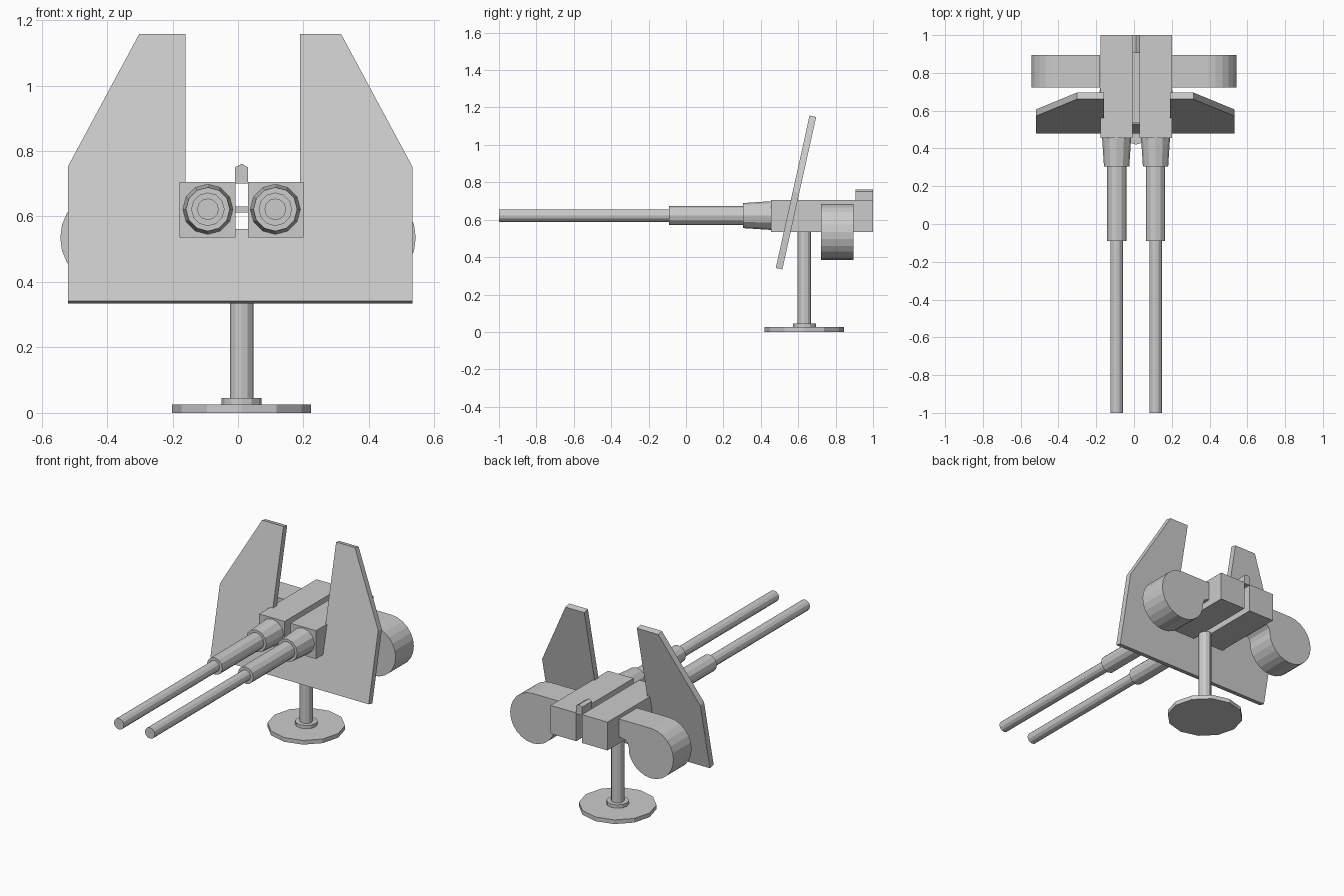
import bpy, bmesh
from math import sin, cos, pi, radians
from mathutils import Matrix, Vector

if "Cube" in bpy.data.objects:
    bpy.data.objects.remove(bpy.data.objects["Cube"])

CX = 0.011      # centre line of the gun
PY = 0.633      # pedestal y
BZ = 0.622      # barrel axis height


def finish(name, bm):
    bmesh.ops.recalc_face_normals(bm, faces=bm.faces)
    me = bpy.data.meshes.new(name)
    bm.to_mesh(me)
    bm.free()
    ob = bpy.data.objects.new(name, me)
    bpy.context.collection.objects.link(ob)
    return ob


def box(name, x0, x1, y0, y1, z0, z1):
    bm = bmesh.new()
    bmesh.ops.create_cube(bm, size=1)
    for v in bm.verts:
        v.co = Vector(((x0 + x1) / 2 + v.co.x * (x1 - x0),
                       (y0 + y1) / 2 + v.co.y * (y1 - y0),
                       (z0 + z1) / 2 + v.co.z * (z1 - z0)))
    return finish(name, bm)


def prism(name, outline, y0, depth):
    """Extrude an (x, z) outline along +y."""
    bm = bmesh.new()
    face = bm.faces.new([bm.verts.new((x, y0, z)) for x, z in outline])
    ext = bmesh.ops.extrude_face_region(bm, geom=[face])["geom"]
    bmesh.ops.translate(bm, vec=(0, depth, 0),
                        verts=[g for g in ext if isinstance(g, bmesh.types.BMVert)])
    return finish(name, bm)


def turned(name, profile, matrix, sides=12):
    """Stack of rings (radius, height) with closed ends."""
    bm = bmesh.new()
    rings = []
    for r, h in profile:
        rings.append([bm.verts.new(matrix @ Vector((r * cos(2 * pi * i / sides),
                                                    r * sin(2 * pi * i / sides), h)))
                      for i in range(sides)])
    for a, b in zip(rings, rings[1:]):
        for i in range(sides):
            j = (i + 1) % sides
            bm.faces.new((a[i], a[j], b[j], b[i]))
    bm.faces.new(rings[0])
    bm.faces.new(rings[-1])
    return finish(name, bm)


# Pedestal: base plate, collar and post
turned("pedestal", [(0.212, 0), (0.212, 0.025), (0.061, 0.025), (0.061, 0.045),
                    (0.036, 0.045), (0.036, 0.54)],
       Matrix.Translation((CX, PY, 0)))

# Twin receivers, barrels and ammunition drums
for side, label in ((-1, "left"), (1, "right")):
    a, b = sorted((CX + side * 0.019, CX + side * 0.189))
    box(label + "_receiver", a, b, 0.455, 1.0, 0.535, 0.705)

    # Stepped barrel; local z runs along world y
    turned(label + "_barrel", [(0.033, -1.0), (0.033, -0.09), (0.051, -0.09),
                               (0.051, 0.305), (0.067, 0.305), (0.077, 0.46)],
           Matrix.Translation((CX + side * 0.103, 0, BZ)) @ Matrix.Rotation(radians(-90), 4, 'X'))

    # Drum with a feed chute blending into the receiver
    outline = [(0.18, 0.685)]
    for i in range(19):
        t = radians(90 - 15 * i)
        if t < radians(-165):
            break
        outline.append((0.393 + 0.15 * cos(t), 0.535 + 0.15 * sin(t)))
    outline += [(0.246, 0.53), (0.238, 0.555), (0.222, 0.57), (0.18, 0.578)]
    prism(label + "_ammo_drum", [(side * x, z) for x, z in outline], 0.722, 0.173)

# Bar joining the receivers
box("link_bar", CX - 0.025, CX + 0.025, 0.535, 0.905, 0.612, 0.63)

# Rear sight with a pointed top
prism("rear_sight", [(CX - 0.02, 0.70), (CX + 0.02, 0.70), (CX + 0.02, 0.75),
                     (CX, 0.761), (CX - 0.02, 0.75)], 0.905, 0.095)

# Slotted shield, leaning back
tilt = radians(12.5)
front = [(-0.52, 0.342), (-0.52, 0.752), (-0.302, 1.157), (-0.16, 1.157), (-0.16, 0.562),
         (0.19, 0.562), (0.19, 1.157), (0.315, 1.157), (0.533, 0.752), (0.533, 0.342)]
shield = prism("gun_shield", [(x, (z - 0.342) / cos(tilt)) for x, z in front], 0, 0.036)
shield.data.transform(Matrix.Translation((0, 0.48, 0.342)) @ Matrix.Rotation(-tilt, 4, 'X'))
